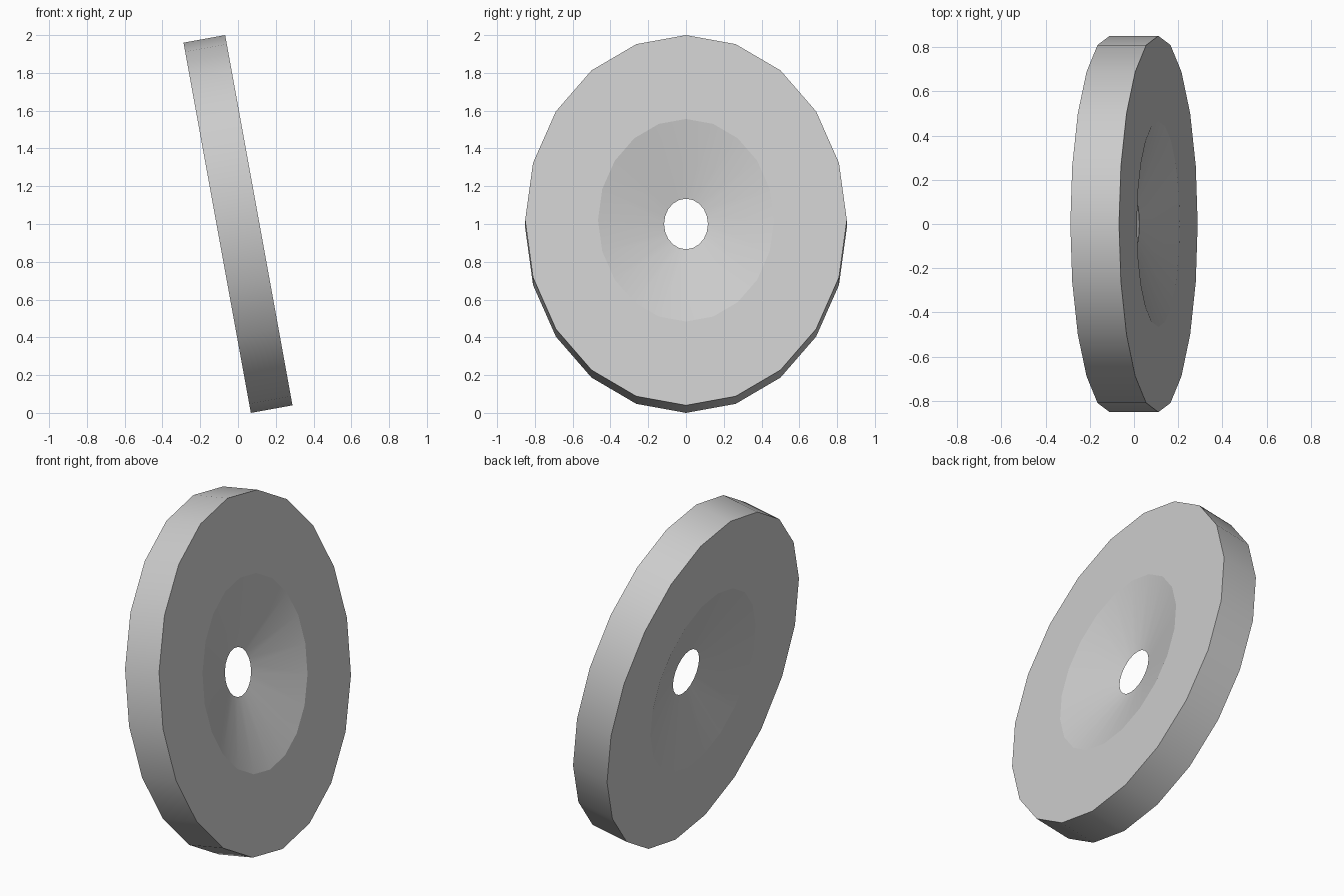
import bpy, bmesh
from math import sin, cos, pi, radians
from mathutils import Matrix

if "Cube" in bpy.data.objects:
    bpy.data.objects.remove(bpy.data.objects["Cube"])

SIDES = 20
TILT = radians(10.3)
HALF_THICK = 0.112
HALF_HEIGHT = 0.996
SQUASH = 0.855          # width / height of the oval

# closed cross-section: (radius, offset along axis), dished both sides to a sharp hole edge
profile = [(0.136, 0.0),
           (0.545, HALF_THICK), (HALF_HEIGHT, HALF_THICK),
           (HALF_HEIGHT, -HALF_THICK), (0.545, -HALF_THICK)]

bm = bmesh.new()
rings = [[bm.verts.new((d, r * SQUASH * sin(2 * pi * i / SIDES), r * cos(2 * pi * i / SIDES)))
          for i in range(SIDES)] for r, d in profile]

# skin between neighbouring rings
for k, a in enumerate(rings):
    b = rings[(k + 1) % len(rings)]
    for i in range(SIDES):
        j = (i + 1) % SIDES
        bm.faces.new((a[i], a[j], b[j], b[i])).smooth = True
bmesh.ops.recalc_face_normals(bm, faces=bm.faces)

# crisp edges along every ring
for ring in rings:
    for i in range(SIDES):
        bm.edges.get((ring[i], ring[(i + 1) % SIDES])).smooth = False

# lean the disc and stand it on the floor
bm.transform(Matrix.Rotation(-TILT, 4, 'Y'))
low = min(v.co.z for v in bm.verts)
bm.transform(Matrix.Translation((0, 0, -low)))

mesh = bpy.data.meshes.new("dished_disc")
bm.to_mesh(mesh)
bm.free()
bpy.context.collection.objects.link(bpy.data.objects.new("dished_disc", mesh))
